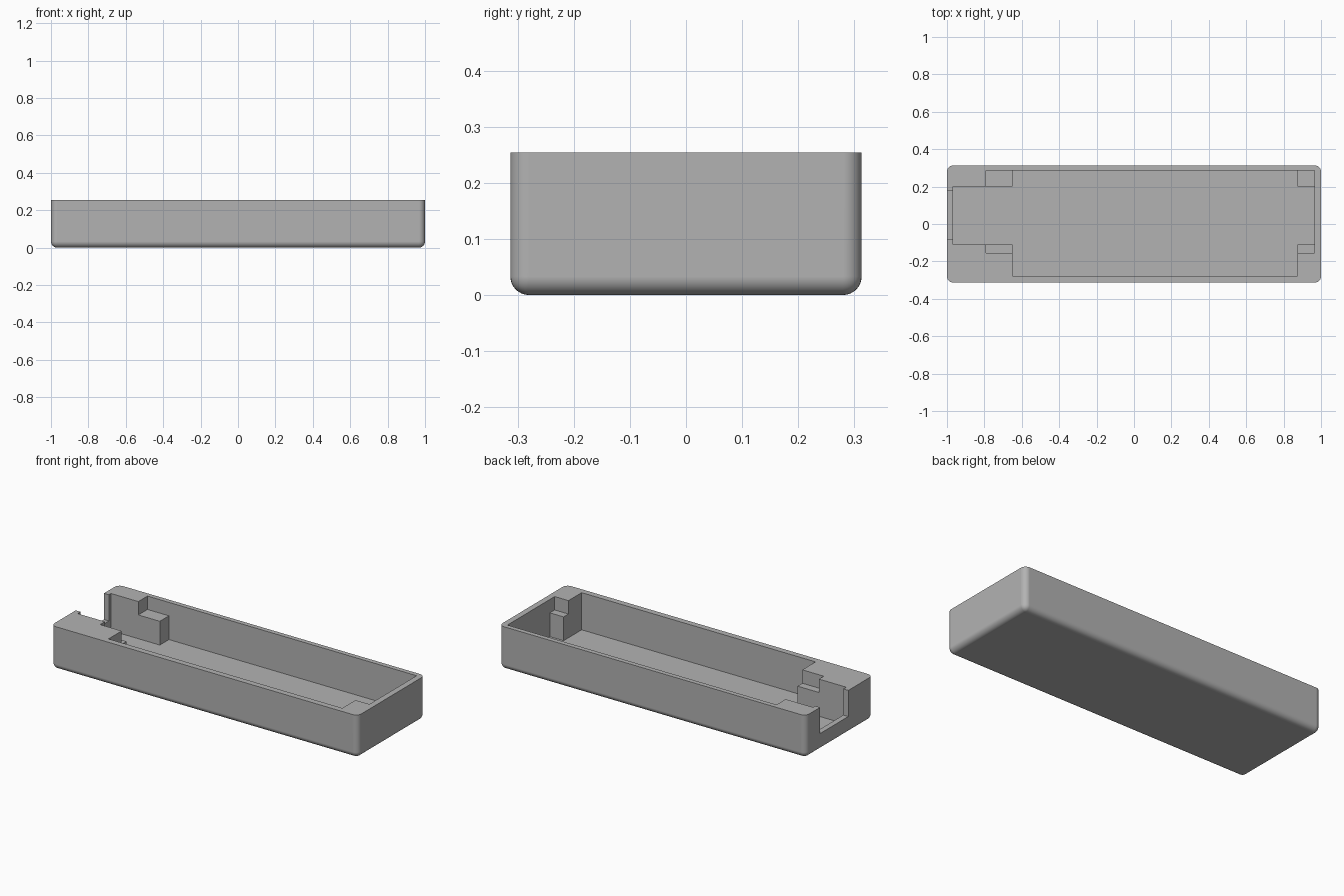
import bpy, bmesh, math

if "Cube" in bpy.data.objects:
    bpy.data.objects.remove(bpy.data.objects["Cube"])

HALF_X, HALF_Y, TOP = 1.0, 0.313, 0.254
FILLET = 0.033
FLOOR, LEDGE, SILL = 0.035, 0.175, 0.10

plastic = bpy.data.materials.new("grey_plastic")
plastic.diffuse_color = (0.45, 0.45, 0.45, 1)
plastic.use_nodes = True
plastic.node_tree.nodes["Principled BSDF"].inputs["Base Color"].default_value = plastic.diffuse_color


def prism(name, outline, z0, z1):
    """Extrude a closed outline from z0 to z1."""
    bm = bmesh.new()
    face = bm.faces.new([bm.verts.new((x, y, z0)) for x, y in outline])
    up = bmesh.ops.extrude_face_region(bm, geom=[face])["geom"]
    for v in up:
        if isinstance(v, bmesh.types.BMVert):
            v.co.z = z1
    bmesh.ops.recalc_face_normals(bm, faces=bm.faces[:])
    mesh = bpy.data.meshes.new(name)
    bm.to_mesh(mesh)
    bm.free()
    obj = bpy.data.objects.new(name, mesh)
    bpy.context.collection.objects.link(obj)
    mesh.materials.append(plastic)
    return obj


def rect(x0, x1, y0, y1):
    return [(x0, y0), (x1, y0), (x1, y1), (x0, y1)]


# Outer body: rounded upright corners and bottom rim, sharp top rim
case = prism("case_tray", rect(-HALF_X, HALF_X, -HALF_Y, HALF_Y), 0, TOP)
bm = bmesh.new()
bm.from_mesh(case.data)
edges = [e for e in bm.edges if min(v.co.z for v in e.verts) < 0.001]
bmesh.ops.bevel(bm, geom=edges, offset=FILLET, segments=8, profile=0.5,
                affect='EDGES', clamp_overlap=False)
bm.to_mesh(case.data)
bm.free()

# Upper cavity: open above the corner ledges
upper = prism("upper_cavity_cutter", [
    (-.968, -.11), (-.79, -.11), (-.79, -.155), (-.65, -.155),
    (-.65, -.278), (.875, -.278), (.875, -.155), (.965, -.155),
    (.965, .285), (-.79, .285), (-.79, .2), (-.968, .2)], LEDGE, 0.4)

# Lower cavity: narrowed by the four corner ledges
lower = prism("lower_cavity_cutter", [
    (-.968, -.11), (-.65, -.11), (-.65, -.278), (.875, -.278),
    (.875, -.11), (.965, -.11), (.965, .2), (.875, .2),
    (.875, .285), (-.65, .285), (-.65, .2), (-.968, .2)], FLOOR, LEDGE + 0.02)

# Connector opening in the left end wall
slot = prism("connector_slot_cutter", rect(-1.1, -.95, -.083, .18), SILL, 0.4)

for cutter in (upper, lower, slot):
    cut = case.modifiers.new(cutter.name, 'BOOLEAN')
    cut.operation, cut.solver, cut.object = 'DIFFERENCE', 'EXACT', cutter
    cutter.hide_render = True

bpy.context.view_layer.objects.active = case
case.select_set(True)
for m in list(case.modifiers):
    bpy.ops.object.modifier_apply(modifier=m.name)
for cutter in (upper, lower, slot):
    bpy.data.objects.remove(cutter)

# Smooth fillets, flat walls
bpy.ops.object.select_all(action='DESELECT')
case.select_set(True)
bpy.ops.object.shade_smooth_by_angle(angle=math.radians(30))
normals = case.modifiers.new("flat_walls", 'WEIGHTED_NORMAL')
normals.keep_sharp = True
